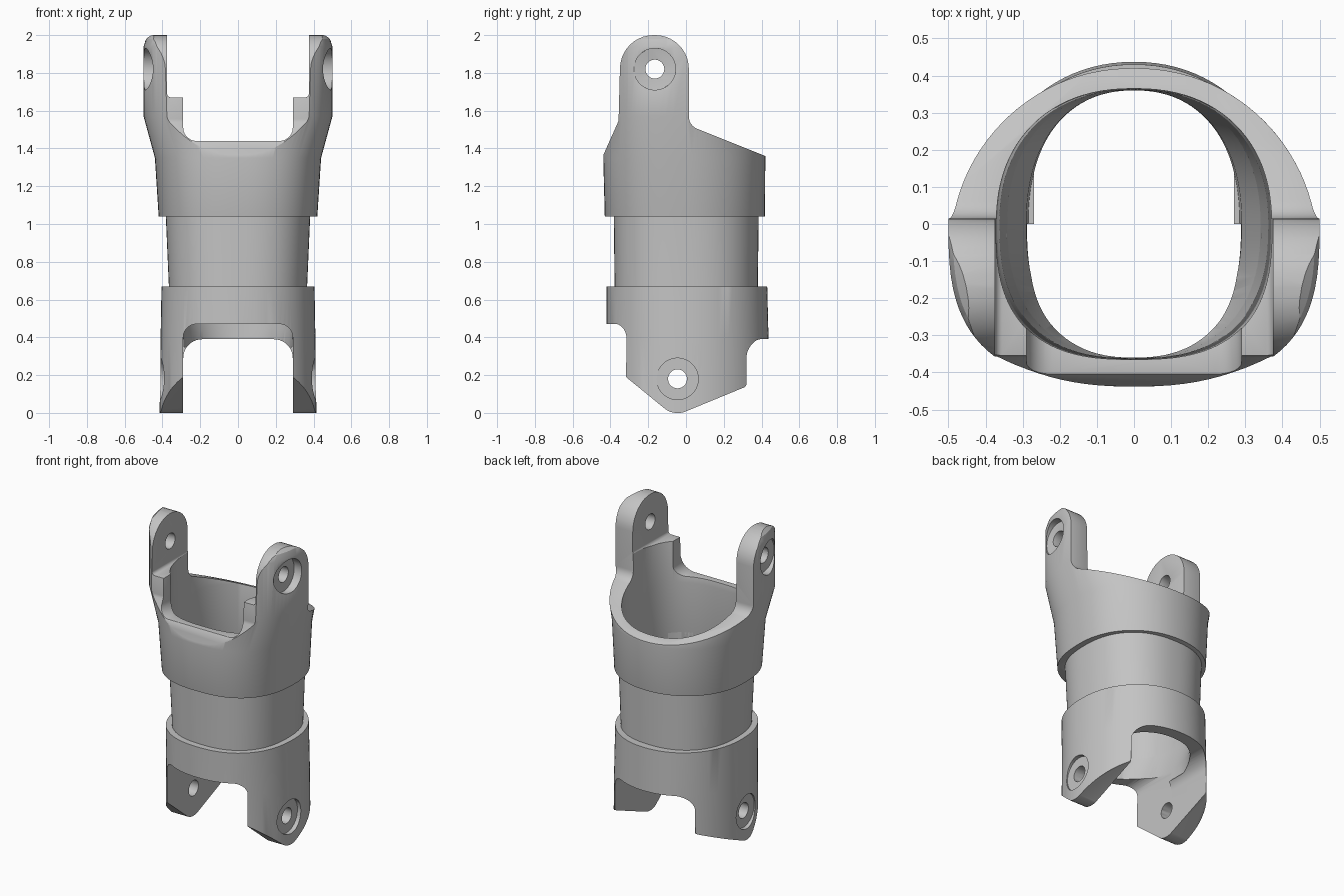
import bpy, bmesh, math
from mathutils import Vector, Matrix

if "Cube" in bpy.data.objects:
    bpy.data.objects.remove(bpy.data.objects["Cube"], do_unlink=True)

grey = bpy.data.materials.new("plain grey")
grey.use_nodes = True
COLOUR = (0.55, 0.55, 0.55, 1)
grey.diffuse_color = COLOUR
grey.node_tree.nodes["Principled BSDF"].inputs["Base Color"].default_value = COLOUR
SIDES = 96


def finish(name, bm):
    bmesh.ops.recalc_face_normals(bm, faces=bm.faces)
    mesh = bpy.data.meshes.new(name)
    bm.to_mesh(mesh)
    bm.free()
    mesh.materials.append(grey)
    obj = bpy.data.objects.new(name, mesh)
    bpy.context.collection.objects.link(obj)
    return obj


def loft(name, rings):
    """Solid through rounded-oval rings: z, half width, front and back depth, front and back squareness."""
    bm = bmesh.new()
    loops = []
    for z, a, front, back, nf, nb in rings:
        loop = []
        for i in range(SIDES):
            t = math.tau * i / SIDES
            c, s = math.cos(t), math.sin(t)
            n, b = (nb, back) if s >= 0 else (nf, front)
            x = math.copysign(abs(c) ** (2 / n), c) * a
            y = math.copysign(abs(s) ** (2 / n), s) * b
            loop.append(bm.verts.new((x, y, z)))
        loops.append(loop)
    for lo, hi in zip(loops, loops[1:]):
        for i in range(SIDES):
            j = (i + 1) % SIDES
            bm.faces.new((lo[i], lo[j], hi[j], hi[i]))
    bm.faces.new(loops[0])
    bm.faces.new(loops[-1])
    return finish(name, bm)


def rounded(corners, steps=10):
    """Outline with each corner (u, v, radius) filleted."""
    pts = []
    for i, (u, v, r) in enumerate(corners):
        p = Vector((u, v))
        if not r:
            pts.append(p)
            continue
        d1 = (Vector(corners[i - 1][:2]) - p).normalized()
        d2 = (Vector(corners[(i + 1) % len(corners)][:2]) - p).normalized()
        half = d1.angle(d2) / 2
        centre = p + (d1 + d2).normalized() * r / math.sin(half)
        reach = r / math.tan(half)
        start = (p + d1 * reach - centre).normalized()
        end = (p + d2 * reach - centre).normalized()
        pts += [centre + start.slerp(end, k / steps) * r for k in range(steps + 1)]
    return pts


def prism(name, corners, axis, lo, hi):
    """Filleted outline pushed along x (outline in y, z) or y (outline in x, z)."""
    bm = bmesh.new()
    place = (lambda p, d: (d, p.x, p.y)) if axis == "x" else (lambda p, d: (p.x, d, p.y))
    pts = rounded(corners)
    ends = [[bm.verts.new(place(p, d)) for p in pts] for d in (lo, hi)]
    for end in ends:
        bm.faces.new(end)
    for i in range(len(pts)):
        j = (i + 1) % len(pts)
        bm.faces.new((ends[0][i], ends[0][j], ends[1][j], ends[1][i]))
    return finish(name, bm)


def rod(name, radius, y, z, lo, hi):
    bm = bmesh.new()
    turn = Matrix.Translation(((lo + hi) / 2, y, z)) @ Matrix.Rotation(math.pi / 2, 4, "Y")
    bmesh.ops.create_cone(bm, cap_ends=True, segments=48, radius1=radius, radius2=radius,
                          depth=hi - lo, matrix=turn)
    return finish(name, bm)


def bolt_holes(y, z, floor):
    """Through hole plus a shallow round recess on each side."""
    return [rod("hole_cutter", 0.05, y, z, -0.7, 0.7),
            rod("recess_cutter", 0.11, y, z, floor, 0.7),
            rod("recess_cutter", 0.11, y, z, -0.7, -floor)]


def carve(obj, keep, cutters, bevel=0.0):
    """Trim to the keep shapes, subtract the cutters, soften and shade."""
    for tool, mode in [(k, "INTERSECT") for k in keep] + [(c, "DIFFERENCE") for c in cutters]:
        mod = obj.modifiers.new("carve", "BOOLEAN")
        mod.operation, mod.object, mod.solver = mode, tool, "EXACT"
    if bevel:
        mod = obj.modifiers.new("soft_edges", "BEVEL")
        mod.width, mod.segments = bevel, 3
        mod.limit_method, mod.angle_limit = "ANGLE", math.radians(50)
    bpy.context.view_layer.update()
    done = bpy.data.meshes.new_from_object(obj.evaluated_get(bpy.context.evaluated_depsgraph_get()))
    obj.modifiers.clear()
    obj.data = done
    for poly in done.polygons:
        poly.use_smooth = True
    done.set_sharp_from_angle(angle=math.radians(30))
    for tool in keep + cutters:
        bpy.data.objects.remove(tool, do_unlink=True)


def bore():
    return loft("bore_cutter", [(0.35, 0.285, 0.36, 0.36, 2.4, 2.25), (0.44, 0.29, 0.36, 0.36, 2.4, 2.25),
                                (0.6, 0.34, 0.36, 0.36, 2.4, 2.25), (1.04, 0.362, 0.362, 0.362, 2.5, 2.25),
                                (1.4, 0.37, 0.365, 0.365, 2.7, 2.25), (2.1, 0.375, 0.365, 0.365, 2.8, 2.25)])


def slot(half, low, high, r_low, r_high, lo, hi):
    """Straight-sided opening, rounded at its ends."""
    return prism("slot_cutter", [(-half, low, r_low), (half, low, r_low), (half, high, r_high),
                                 (-half, high, r_high)], "y", lo, hi)


# Upper collar with two tall lugs
upper = loft("upper_collar", [(1.04, 0.42, 0.43, 0.418, 2.5, 2.1), (1.35, 0.44, 0.438, 0.42, 2.6, 2.1),
                              (1.57, 0.5, 0.435, 0.42, 2.9, 2.0), (1.94, 0.5, 0.435, 0.42, 2.9, 2.0),
                              (1.98, 0.488, 0.425, 0.41, 2.9, 2.0), (2.0, 0.465, 0.41, 0.4, 2.9, 2.0)])
side = prism("side_outline", [(-0.5, 1.0, 0), (-0.5, 1.226, 0), (-0.357, 1.546, 0.05), (-0.345, 2.0, 0.178),
                              (0.015, 2.0, 0.178), (0.015, 1.522, 0.07), (0.5, 1.328, 0), (0.5, 1.0, 0)],
             "x", -0.7, 0.7)
carve(upper, [side], [bore(), slot(0.375, 1.67, 2.2, 0.02, 0, -0.7, 0.7),
                      slot(0.29, 1.44, 2.2, 0.07, 0, -0.7, 0.02)] + bolt_holes(-0.165, 1.82, 0.445), 0.01)

# Slim sleeve between the collars
sleeve = loft("middle_sleeve", [(0.62, 0.365, 0.378, 0.38, 2.4, 2.3), (0.67, 0.366, 0.378, 0.38, 2.4, 2.3),
                                (1.04, 0.382, 0.382, 0.385, 2.5, 2.3), (1.08, 0.384, 0.382, 0.385, 2.5, 2.3)])
carve(sleeve, [], [bore()])

# Lower collar with two short lugs
lower = loft("lower_collar", [(0.0, 0.415, 0.42, 0.44, 2.2, 2.1), (0.39, 0.41, 0.42, 0.437, 2.2, 2.1),
                              (0.67, 0.405, 0.42, 0.43, 2.3, 2.1)])
side = prism("side_outline", [(-0.5, 0.8, 0), (-0.5, 0.2, 0), (-0.33, 0.2, 0), (-0.085, 0.0, 0.1),
                              (-0.02, 0.0, 0.1), (0.32, 0.14, 0.02), (0.322, 0.3, 0), (0.5, 0.3, 0), (0.5, 0.8, 0)],
             "x", -0.7, 0.7)
carve(lower, [side], [bore(), slot(0.29, -0.2, 0.47, 0, 0.07, -0.7, 0.0),
                      slot(0.29, -0.2, 0.39, 0, 0.1, -0.01, 0.7)] + bolt_holes(-0.045, 0.18, 0.385), 0.01)
